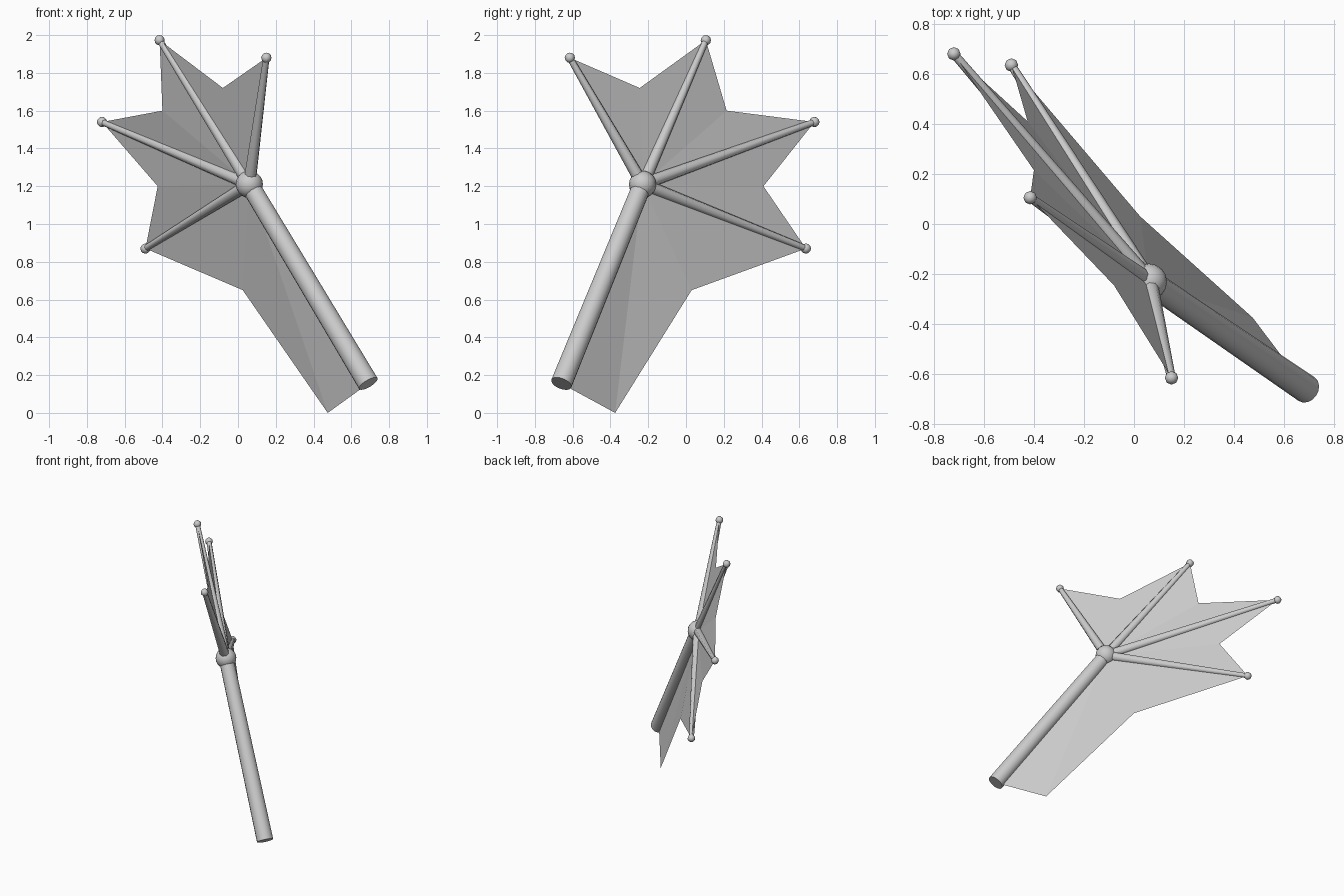
import bpy, math
from mathutils import Vector

if "Cube" in bpy.data.objects:
    bpy.data.objects.remove(bpy.data.objects["Cube"])

grey = bpy.data.materials.new("plain grey")
grey.diffuse_color = (0.6, 0.6, 0.6, 1)
grey.use_nodes = True
grey.node_tree.nodes["Principled BSDF"].inputs["Base Color"].default_value = grey.diffuse_color

WRIST = Vector((0.06, -0.23, 1.21))
ELBOW = Vector((0.69, -0.66, 0.155))
TIPS = [Vector(p) for p in ((0.15, -0.615, 1.88), (-0.415, 0.105, 1.973),
                            (-0.72, 0.68, 1.54), (-0.49, 0.635, 0.87))]
# notches of the skin after each finger tip
NOTCHES = [Vector(p) for p in ((-0.08, -0.245, 1.72), (-0.40, 0.215, 1.60),
                               (-0.425, 0.41, 1.20), (0.025, 0.03, 0.65))]
TRAILING = Vector((0.475, -0.375, 0.0))


def finish(name, smooth=True):
    ob = bpy.context.object
    ob.name = name
    ob.data.materials.append(grey)
    if smooth:
        bpy.ops.object.shade_smooth_by_angle(angle=math.radians(60))
    return ob


def bone(name, a, b, ra, rb, sides):
    d = b - a
    bpy.ops.mesh.primitive_cone_add(vertices=sides, radius1=ra, radius2=rb, depth=d.length,
                                    location=(a + b) / 2,
                                    rotation=d.to_track_quat('Z', 'Y').to_euler())
    return finish(name)


def ball(name, c, r, seg, rings):
    bpy.ops.mesh.primitive_uv_sphere_add(segments=seg, ring_count=rings, radius=r, location=c)
    return finish(name)


# arm and wrist joint
bone("arm_bone", WRIST, ELBOW, 0.05, 0.057, 16)
ball("wrist_joint", WRIST, 0.072, 16, 10)

# fingers with rounded tips
for i, tip in enumerate(TIPS, 1):
    bone(f"finger_bone_{i}", WRIST, tip, 0.034, 0.017, 8)
    ball(f"finger_tip_{i}", tip, 0.027, 8, 6)

# wing skin: a fan of triangles around the wrist
rim = [p for pair in zip(TIPS, NOTCHES) for p in pair] + [TRAILING, ELBOW]
mesh = bpy.data.meshes.new("wing_skin")
mesh.from_pydata([WRIST] + rim, [], [(0, i, i + 1) for i in range(1, len(rim))])
skin = bpy.data.objects.new("wing_skin", mesh)
skin.data.materials.append(grey)
bpy.context.collection.objects.link(skin)
